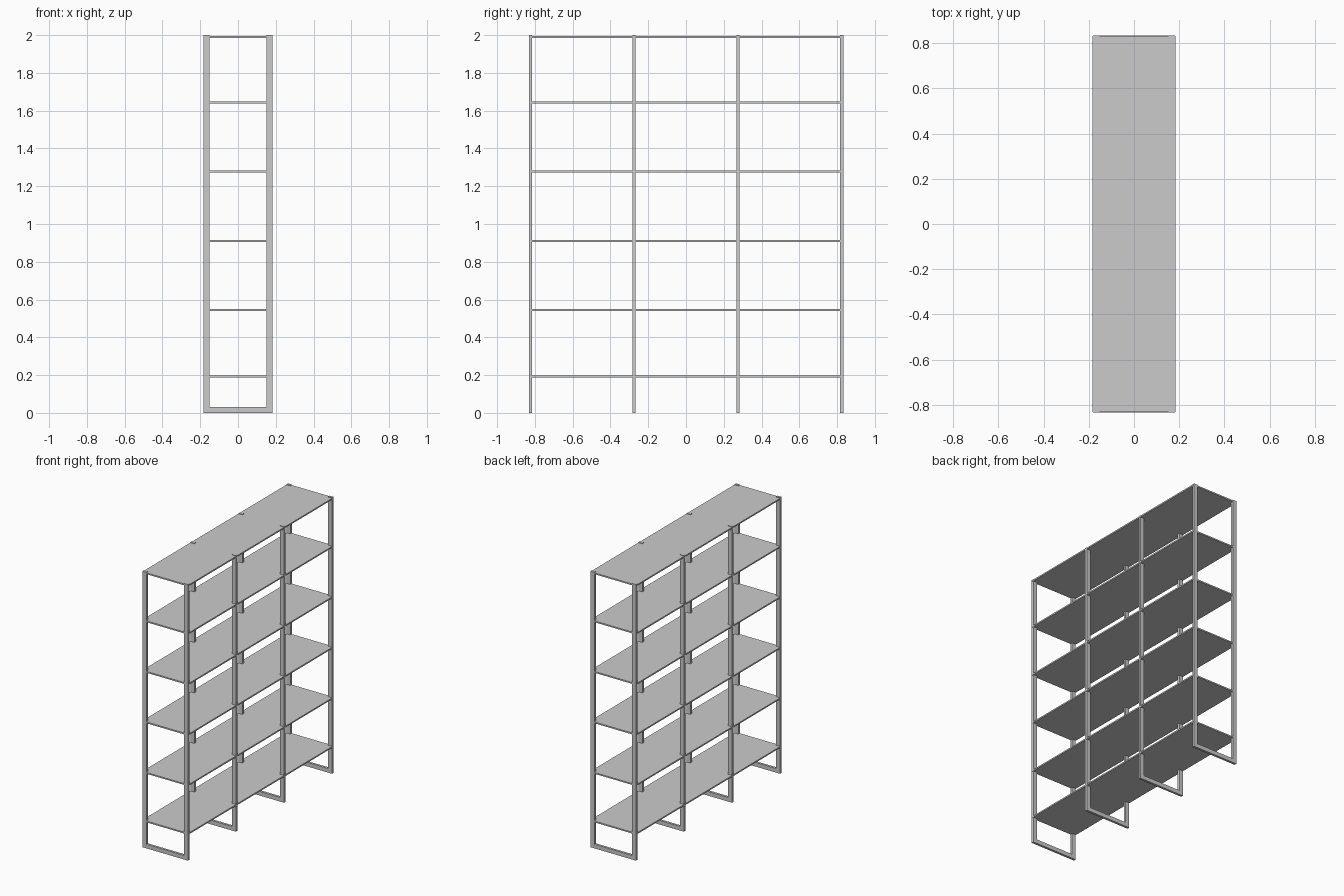
import bpy, bmesh
from mathutils import Matrix, Vector

if "Cube" in bpy.data.objects:
    bpy.data.objects.remove(bpy.data.objects["Cube"])


def boxes(name, parts):
    """One object from a list of (min corner, max corner) boxes."""
    bm = bmesh.new()
    for lo, hi in parts:
        lo, hi = Vector(lo), Vector(hi)
        m = Matrix.Translation((lo + hi) / 2) @ Matrix.Diagonal((*(hi - lo), 1))
        bmesh.ops.create_cube(bm, size=1, matrix=m)
    me = bpy.data.meshes.new(name)
    bm.to_mesh(me)
    bm.free()
    ob = bpy.data.objects.new(name, me)
    bpy.context.collection.objects.link(ob)
    return ob


def frame(name, y):
    """U-shaped flat-bar frame: two posts joined by a floor rail."""
    pts = [(-W, 0), (W, 0), (W, H), (W - B, H), (W - B, B),
           (-W + B, B), (-W + B, H), (-W, H)]
    bm = bmesh.new()
    f = bm.faces.new([bm.verts.new((x, y - T / 2, z)) for x, z in pts])
    ext = bmesh.ops.extrude_face_region(bm, geom=[f])
    bmesh.ops.translate(bm, vec=(0, T, 0),
                        verts=[v for v in ext["geom"] if isinstance(v, bmesh.types.BMVert)])
    bmesh.ops.recalc_face_normals(bm, faces=bm.faces)
    me = bpy.data.meshes.new(name)
    bm.to_mesh(me)
    bm.free()
    bpy.context.collection.objects.link(bpy.data.objects.new(name, me))


W, H = 0.182, 2.0      # half depth, height
B, T = 0.03, 0.017     # bar width, bar thickness

# Upright frames
for i, y in enumerate((-0.824, -0.275, 0.275, 0.824)):
    frame(f"upright_frame_{i + 1}", y)

# Shelves
for i, z in enumerate((0.193, 0.545, 0.911, 1.277, 1.643, 1.991)):
    boxes(f"shelf_{i + 1}", [((-0.1835, -0.832, z - 0.005), (0.1835, 0.832, z + 0.005))])
